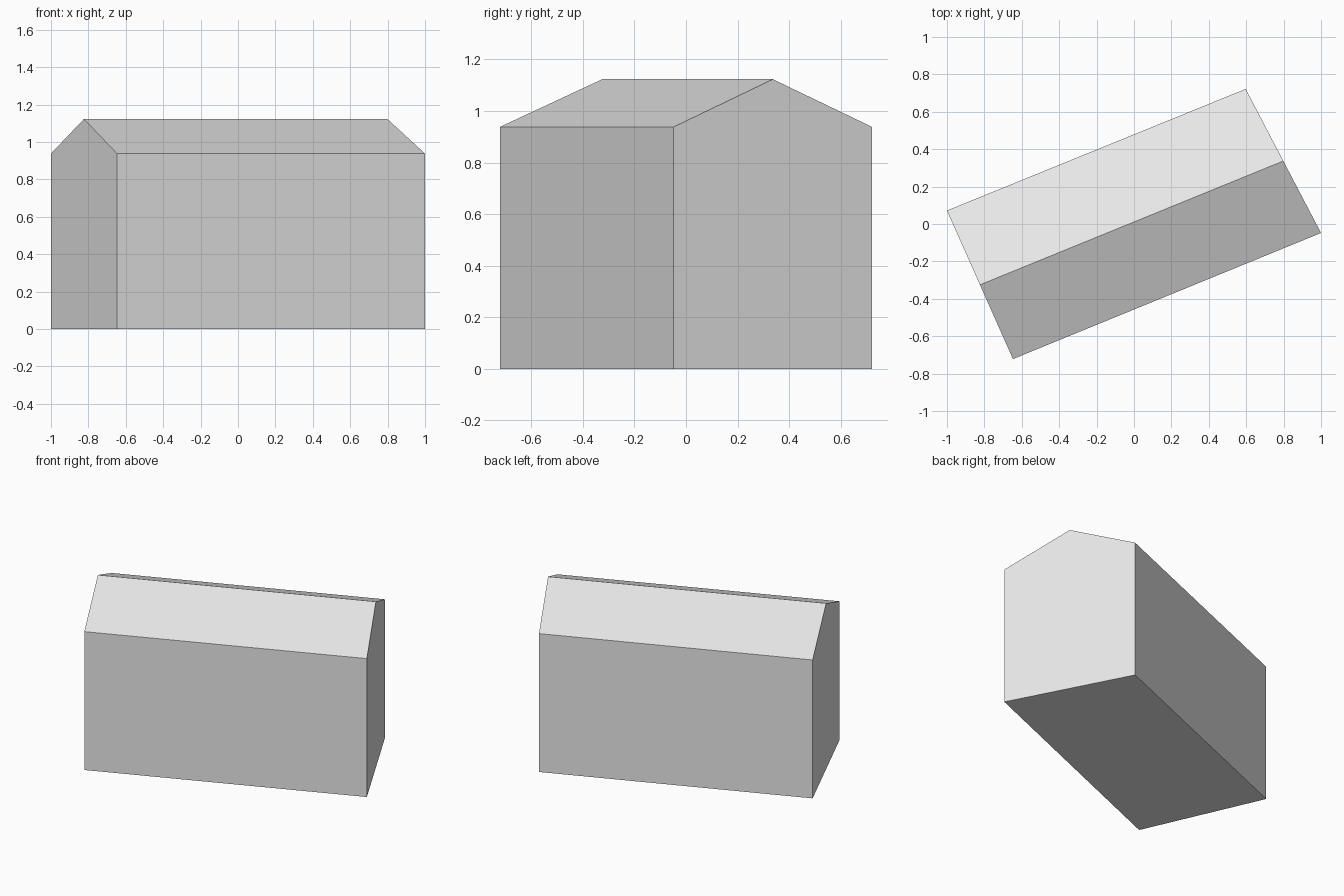
import bpy
import bmesh
from mathutils import Vector

old = bpy.data.objects.get("Cube")
if old:
    bpy.data.objects.remove(old, do_unlink=True)

EAVE, RIDGE = 0.938, 1.123

# Plain grey for walls and roof
grey = bpy.data.materials.new("plain_grey")
grey.use_nodes = True
colour = (0.8, 0.8, 0.8, 1)
grey.diffuse_color = colour
grey.node_tree.nodes["Principled BSDF"].inputs["Base Color"].default_value = colour


def gable(bm, front, back):
    """Five-cornered end wall with its peak midway between the two corners."""
    front, back = Vector(front), Vector(back)
    peak = (front + back) / 2
    outline = [(front, 0), (front, EAVE), (peak, RIDGE), (back, EAVE), (back, 0)]
    return [bm.verts.new((p.x, p.y, z)) for p, z in outline]


# Gabled building: two end walls joined by walls, roof slopes and floor
bm = bmesh.new()
right_end = gable(bm, (-0.647, -0.722), (-1.0, 0.072))
left_end = gable(bm, (1.0, -0.048), (0.597, 0.722))
bm.faces.new(right_end)
bm.faces.new(left_end)
for i in range(5):
    j = (i + 1) % 5
    bm.faces.new((right_end[i], right_end[j], left_end[j], left_end[i]))
bmesh.ops.recalc_face_normals(bm, faces=bm.faces[:])

mesh = bpy.data.meshes.new("gabled_building")
bm.to_mesh(mesh)
bm.free()
mesh.materials.append(grey)
building = bpy.data.objects.new("gabled_building", mesh)
bpy.context.collection.objects.link(building)
